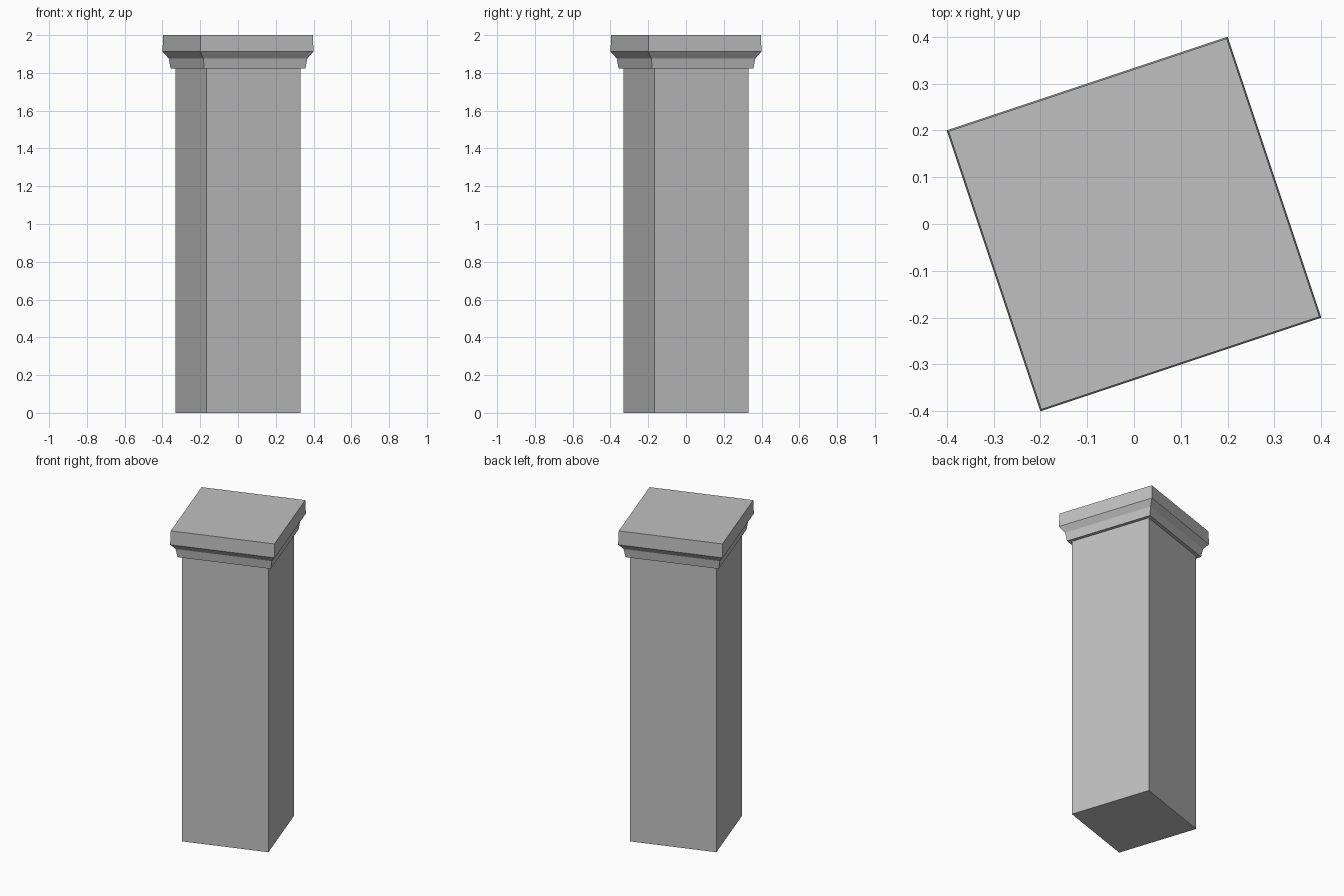
import bpy
import bmesh
from math import atan2
from mathutils import Matrix

cube = bpy.data.objects.get("Cube")
if cube:
    bpy.data.objects.remove(cube, do_unlink=True)

# One plain stone colour
stone = bpy.data.materials.new("stone_grey")
stone.use_nodes = True
colour = (0.53, 0.53, 0.53, 1)
stone.diffuse_color = colour
stone.node_tree.nodes["Principled BSDF"].inputs["Base Color"].default_value = colour

TURN = Matrix.Rotation(atan2(1, 3), 4, "Z")


def square_stack(name, profile):
    """Stack square rings of (reach, height); reach is the widest x of the turned square."""
    bm = bmesh.new()
    rings = []
    for reach, z in profile:
        h = reach * 0.7906  # half side of a square turned to that reach
        corners = [(-h, -h, z), (h, -h, z), (h, h, z), (-h, h, z)]
        rings.append([bm.verts.new(c) for c in corners])
    for low, high in zip(rings, rings[1:]):
        for i in range(4):
            j = (i + 1) % 4
            bm.faces.new((low[i], low[j], high[j], high[i]))
    bm.faces.new(rings[0][::-1])
    bm.faces.new(rings[-1])
    bm.transform(TURN)
    mesh = bpy.data.meshes.new(name)
    bm.to_mesh(mesh)
    bm.free()
    mesh.materials.append(stone)
    obj = bpy.data.objects.new(name, mesh)
    bpy.context.collection.objects.link(obj)
    return obj


# Pillar shaft
square_stack("shaft", [(0.331, 0), (0.331, 1.823)])

# Moulded capital: tapered neck, flared underside, slab
square_stack("capital", [(0.357, 1.823), (0.367, 1.877), (0.4, 1.913), (0.396, 2.0)])
